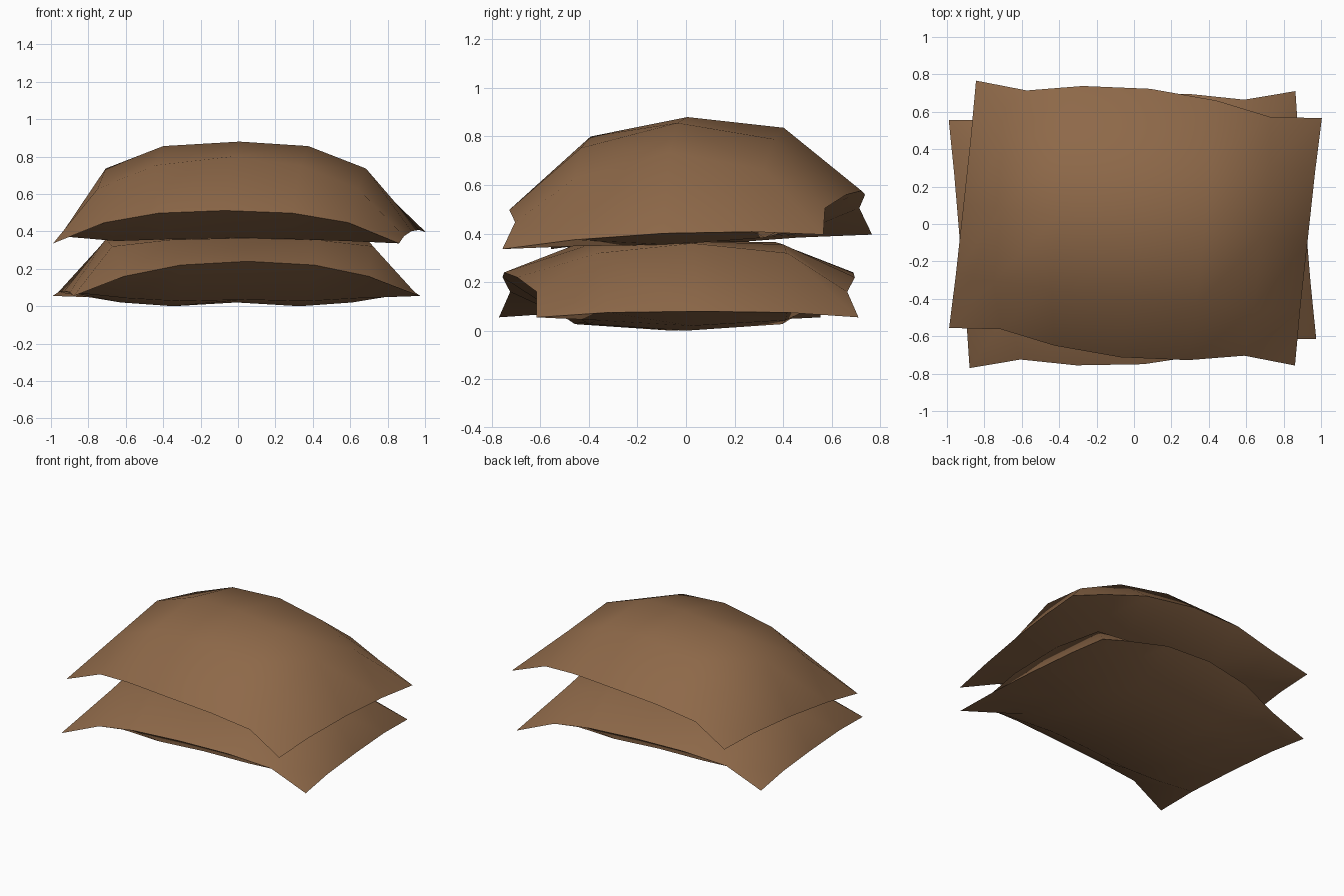
import bpy, bmesh, math
from mathutils import Matrix

if "Cube" in bpy.data.objects:
    bpy.data.objects.remove(bpy.data.objects["Cube"])

brown = bpy.data.materials.new("brown cloth")
brown.diffuse_color = (0.27, 0.14, 0.066, 1)
brown.use_nodes = True
brown.node_tree.nodes["Principled BSDF"].inputs["Base Color"].default_value = brown.diffuse_color

# Half columns (corner to middle) of the long seam, and of the padded rows
SEAM_X = [0.93, 0.655, 0.36, 0.0]
SEAM_Y = [0.665, 0.642, 0.698, 0.722]
TOP_X = [0.925, 0.70, 0.39, 0.0]
UNDER_X = [0.925, 0.62, 0.34, 0.0]
ROW_Y = [0.37, 0.39, 0.40, 0.40]


def make_bag(name, seam, top, under, centre, angle, tilt, lean=0.0):
    """Pillow with arched long seams; heights run from the end to the middle.
    top and under each hold (middle row, outer row)."""
    bm = bmesh.new()

    def layer(rows, columns, shift, shared=None):
        grid = {}
        for j in range(-2, 3):
            for i in range(-3, 4):
                k = 3 - abs(i)
                if shared and (abs(i) == 3 or abs(j) == 2):
                    grid[i, j] = shared[i, j]
                    continue
                sx = -1 if i < 0 else 1
                sy = (j > 0) - (j < 0)
                if abs(j) == 2:
                    x, y, z = sx * SEAM_X[k], SEAM_Y[k], seam[k]
                else:
                    x, y, z = sx * columns[k], ROW_Y[k], rows[abs(j)][k]
                    if k in (1, 2):
                        x += shift
                grid[i, j] = bm.verts.new((x, sy * y, z + tilt * sy * y))
        return grid

    def skin(g, flip):
        for j in range(-2, 2):
            for i in range(-3, 3):
                f = [g[i, j], g[i + 1, j], g[i + 1, j + 1], g[i, j + 1]]
                bm.faces.new(f[::-1] if flip else f)

    upper_side = layer(top, TOP_X, lean)
    under_side = layer(under, UNDER_X, 0.0, upper_side)
    skin(upper_side, False)
    skin(under_side, True)
    bm.transform(Matrix.Translation(centre) @ Matrix.Rotation(math.radians(angle), 4, 'Z'))

    mesh = bpy.data.meshes.new(name)
    bm.to_mesh(mesh)
    bm.free()
    mesh.materials.append(brown)
    obj = bpy.data.objects.new(name, mesh)
    bpy.context.collection.objects.link(obj)
    bpy.ops.object.select_all(action='DESELECT')
    obj.select_set(True)
    bpy.context.view_layer.objects.active = obj
    bpy.ops.object.shade_smooth_by_angle(angle=math.radians(70))
    return obj


make_bag("lower_bag",
         seam=[0, 0.105, 0.165, 0.185],
         top=([0.025, 0.305, 0.315, 0.315], [0.02, 0.265, 0.30, 0.31]),
         under=([0, -0.035, -0.055, -0.035], [0, -0.012, -0.028, -0.02]),
         centre=(-0.008, -0.03, 0.055), angle=4.8, tilt=0)

make_bag("upper_bag",
         seam=[0, 0.11, 0.163, 0.178],
         top=([0.035, 0.37, 0.49, 0.514], [0.025, 0.28, 0.405, 0.452]),
         under=([0, -0.012, 0.0, 0.015], [0, 0.0, 0.01, 0.015]),
         centre=(0.008, 0.005, 0.366), angle=-6.2, tilt=0.045, lean=-0.02)
